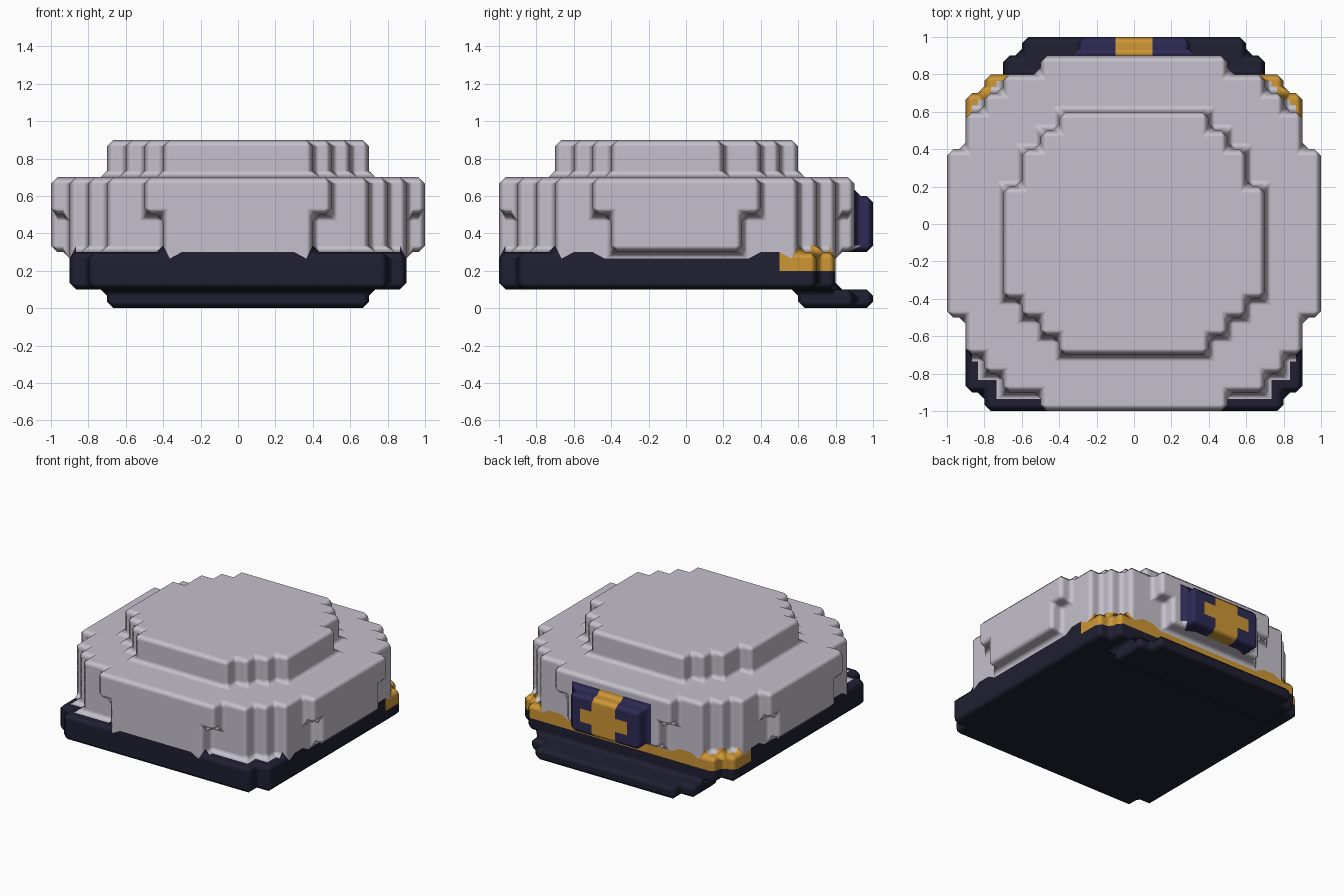
import bpy
import bmesh

if "Cube" in bpy.data.objects:
    bpy.data.objects.remove(bpy.data.objects["Cube"])

UNIT = 0.1      # block size
cells = {}      # (x, y, z) block index -> material index
WHITE, NAVY, BLUE, GOLD = range(4)


def fill(mat, z0, z1, *strips):
    """Fill blocks from z0 to z1. Each strip is (half width, y0, y1)."""
    for half, y0, y1 in strips:
        for x in range(-half, half):
            for y in range(y0, y1):
                for z in range(z0, z1):
                    cells[x, y, z] = mat


def material(name, color):
    mat = bpy.data.materials.new(name)
    mat.diffuse_color = (*color, 1.0)
    mat.use_nodes = True
    mat.node_tree.nodes["Principled BSDF"].inputs["Base Color"].default_value = mat.diffuse_color
    return mat


# visor: thin stepped plate sticking out at the back
fill(NAVY, 0, 1, (7, 6, 9), (6, 6, 10))

# head band with a gold trim above the visor
band = ((9, -9, 7), (8, -10, 8))
fill(NAVY, 1, 3, *band)
fill(GOLD, 2, 3, (9, 5, 7), (8, 5, 8))

# wide cloth body: lower part has slightly narrower outer slabs
rounded = ((9, -7, 6), (8, -8, 7), (7, -9, 8))
fill(WHITE, 3, 5, (10, -4, 3), (4, -10, 9), *rounded)
fill(WHITE, 5, 7, (10, -5, 4), (5, -10, 9), *rounded)

# raised crown
fill(WHITE, 7, 9, (7, -4, 2), (6, -5, 4), (5, -6, 5), (4, -7, 6))

# badge with a gold cross
fill(BLUE, 3, 6, (3, 9, 10))
fill(GOLD, 3, 6, (1, 9, 10))
fill(GOLD, 4, 5, (2, 9, 10))

# outer skin of the blocks
bm = bmesh.new()
verts = {}


def vert(p):
    if p not in verts:
        verts[p] = bm.verts.new([c * UNIT for c in p])
    return verts[p]


for cell, mat in cells.items():
    for axis in range(3):
        for side in (0, 1):
            neighbour = list(cell)
            neighbour[axis] += 2 * side - 1
            if tuple(neighbour) in cells:
                continue
            u, v = (axis + 1) % 3, (axis + 2) % 3
            corners = []
            for du, dv in ((0, 0), (1, 0), (1, 1), (0, 1)):
                p = list(cell)
                p[axis] += side
                p[u] += du
                p[v] += dv
                corners.append(vert(tuple(p)))
            if side == 0:
                corners.reverse()
            bm.faces.new(corners).material_index = mat

# merge flat areas of one colour
bmesh.ops.dissolve_limit(bm, angle_limit=0.01, verts=bm.verts[:],
                         edges=bm.edges[:], delimit={'MATERIAL'})
mesh = bpy.data.meshes.new("cap")
bm.to_mesh(mesh)
bm.free()

for name, color in (("white cloth", (0.56, 0.53, 0.60)),
                    ("dark navy", (0.014, 0.014, 0.032)),
                    ("badge blue", (0.027, 0.023, 0.09)),
                    ("gold", (0.62, 0.31, 0.035))):
    mesh.materials.append(material(name, color))

cap = bpy.data.objects.new("cap", mesh)
bpy.context.collection.objects.link(cap)
mesh.shade_smooth()

# softened block edges
bevel = cap.modifiers.new("soft edges", 'BEVEL')
bevel.width = 0.035
bevel.segments = 1
bevel.limit_method = 'ANGLE'
bevel.harden_normals = True
